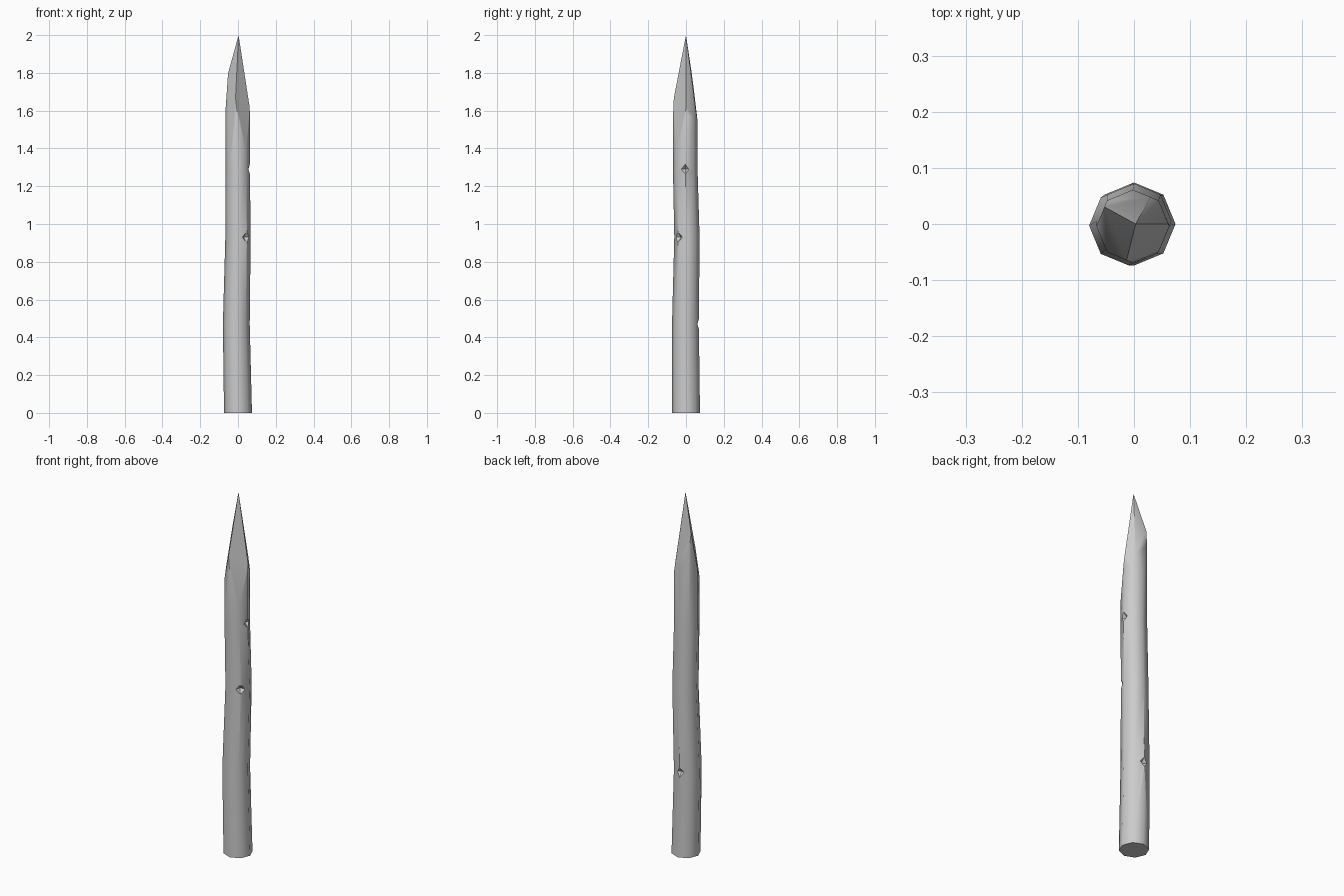
import bpy, bmesh, math
from mathutils import Vector

cube = bpy.data.objects.get("Cube")
if cube:
    bpy.data.objects.remove(cube)

mat = bpy.data.materials.new("plain_grey")
mat.use_nodes = True
GREY = (0.6, 0.6, 0.6, 1)
mat.diffuse_color = GREY
mat.node_tree.nodes["Principled BSDF"].inputs["Base Color"].default_value = GREY

SIDES = 8
# Slightly crooked trunk: height, centre x, centre y, radius
RINGS = [(0, 0, 0, 0.074), (0.47, -0.009, -0.003, 0.071), (0.93, 0, 0.005, 0.067),
         (1.29, -0.002, -0.004, 0.065), (2.1, -0.002, -0.004, 0.065)]

bm = bmesh.new()
loops = []
for z, cx, cy, r in RINGS:
    angles = [math.tau * i / SIDES for i in range(SIDES)]
    loops.append([bm.verts.new((cx + r * math.cos(a), cy + r * math.sin(a), z)) for a in angles])
for low, high in zip(loops, loops[1:]):
    for i in range(SIDES):
        j = (i + 1) % SIDES
        bm.faces.new((low[i], low[j], high[j], high[i]))
bm.faces.new(loops[0][::-1])
bm.faces.new(loops[-1])

# Whittled point: one flat cut between each pair of ridges
tip = Vector((0.003, 0, 2))
ridges = [Vector(p) for p in ((-0.052, 0.03, 1.8), (-0.012, -0.06, 1.69),
                              (0.063, 0, 1.61), (0.032, 0.052, 1.6))]
for a, b in zip(ridges, ridges[1:] + ridges[:1]):
    normal = (a - tip).cross(b - tip).normalized()
    if normal.z < 0:
        normal.negate()
    cut = bmesh.ops.bisect_plane(bm, geom=bm.verts[:] + bm.edges[:] + bm.faces[:],
                                 dist=1e-6, plane_co=tip, plane_no=normal, clear_outer=True)
    rim = [e for e in cut["geom_cut"] if isinstance(e, bmesh.types.BMEdge) and e.is_boundary]
    bmesh.ops.holes_fill(bm, edges=rim, sides=0)
bmesh.ops.remove_doubles(bm, verts=bm.verts[:], dist=0.0005)
bmesh.ops.recalc_face_normals(bm, faces=bm.faces[:])

mesh = bpy.data.meshes.new("wooden_stake")
bm.to_mesh(mesh)
bm.free()
mesh.materials.append(mat)
stake = bpy.data.objects.new("wooden_stake", mesh)
bpy.context.collection.objects.link(stake)


def carve_notch(x, y, z):
    """Cut a diamond shaped nick with a pointed cutter facing the trunk."""
    nb = bmesh.new()
    depth, wide, tall = 0.02, 0.034, 0.027
    inner = nb.verts.new((-depth, 0, 0))
    outer = nb.verts.new((depth, 0, 0))
    ring = [nb.verts.new(p) for p in ((0, wide, 0), (0, 0, tall), (0, -wide, 0), (0, 0, -tall))]
    for i in range(4):
        nb.faces.new((inner, ring[i], ring[i - 1]))
        nb.faces.new((outer, ring[i - 1], ring[i]))
    bmesh.ops.recalc_face_normals(nb, faces=nb.faces[:])
    nm = bpy.data.meshes.new("notch_cutter")
    nb.to_mesh(nm)
    nb.free()
    nm.materials.append(mat)
    cutter = bpy.data.objects.new("notch_cutter", nm)
    cutter.hide_render = True
    cutter.location = (x, y, z)
    cutter.rotation_euler.z = math.atan2(y, x)
    bpy.context.collection.objects.link(cutter)
    mod = stake.modifiers.new("notch", 'BOOLEAN')
    mod.operation = 'DIFFERENCE'
    mod.solver = 'EXACT'
    mod.object = cutter
    bpy.ops.object.modifier_apply(modifier=mod.name)
    bpy.data.objects.remove(cutter)


bpy.ops.object.select_all(action='DESELECT')
bpy.context.view_layer.objects.active = stake
stake.select_set(True)
for spot in ((0.044, -0.041, 0.93), (0.063, -0.004, 1.29), (-0.009, 0.068, 0.47)):
    carve_notch(*spot)
bpy.ops.object.shade_smooth_by_angle(angle=math.radians(50))
